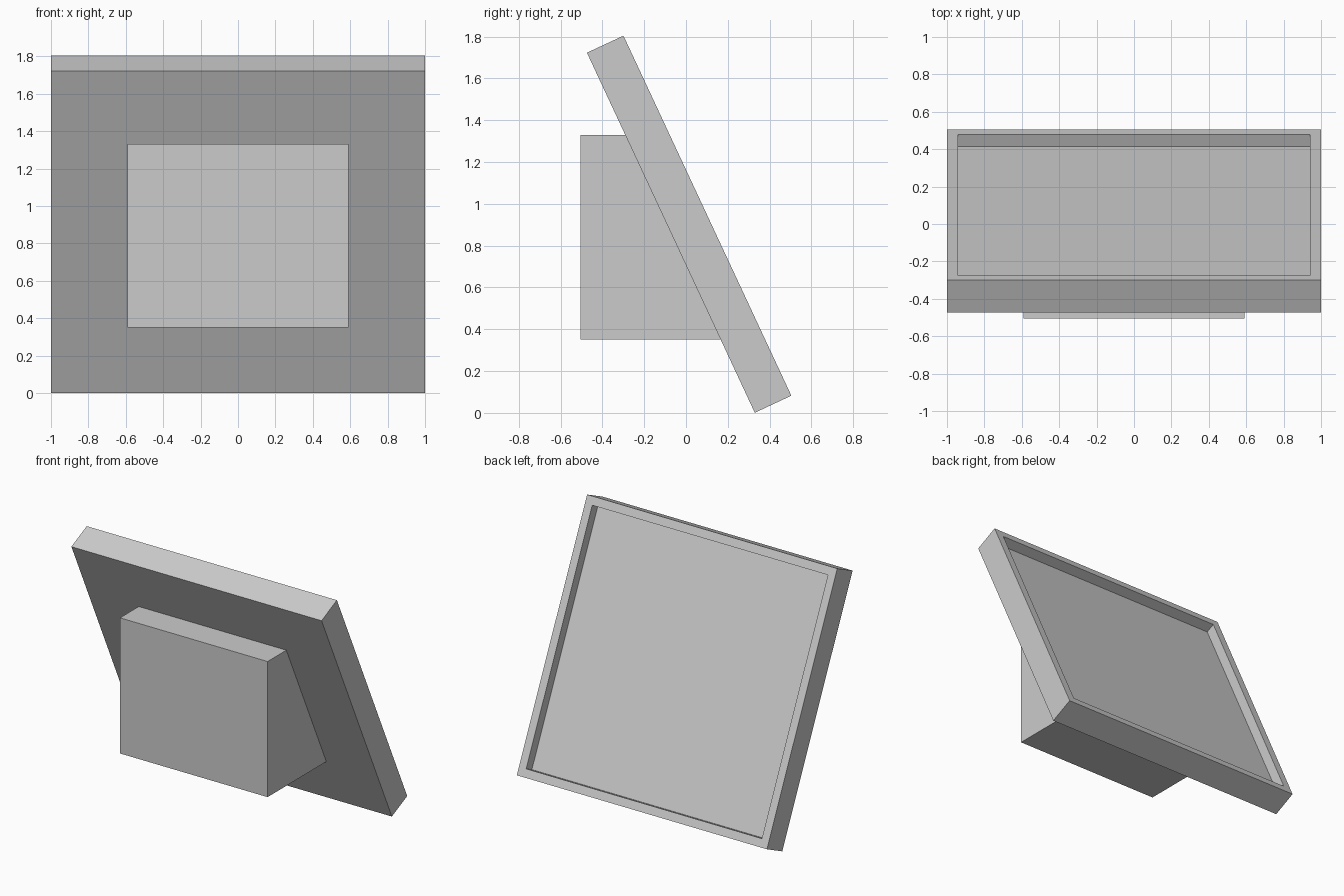
import bpy, bmesh, math
from mathutils import Matrix, Vector

old = bpy.data.objects.get("Cube")
if old:
    bpy.data.objects.remove(old, do_unlink=True)

grey = bpy.data.materials.new("light grey")
grey.use_nodes = True
colour = (0.6, 0.6, 0.6, 1)
grey.diffuse_color = colour
grey.node_tree.nodes["Principled BSDF"].inputs["Base Color"].default_value = colour

TILT = math.radians(25)
WIDTH, THICK, LENGTH = 2.0, 0.193, 1.9
BORDER, RECESS = 0.082, 0.072
PANEL = Matrix.Translation((0, 0.015, 0.9025)) @ Matrix.Rotation(TILT, 4, 'X')


def add_object(name, bm):
    bmesh.ops.recalc_face_normals(bm, faces=bm.faces)
    mesh = bpy.data.meshes.new(name)
    bm.to_mesh(mesh)
    bm.free()
    mesh.materials.append(grey)
    obj = bpy.data.objects.new(name, mesh)
    bpy.context.collection.objects.link(obj)
    return obj


def box(size):
    bm = bmesh.new()
    bmesh.ops.create_cube(bm, size=1)
    bmesh.ops.scale(bm, vec=size, verts=bm.verts)
    return bm


# Leaning panel with a recessed tray in its back face
bm = box((WIDTH, THICK, LENGTH))
bm.normal_update()
back = max(bm.faces, key=lambda f: f.normal.y)
bmesh.ops.inset_region(bm, faces=[back], thickness=BORDER)
floor = bmesh.ops.extrude_discrete_faces(bm, faces=[back])["faces"][0]
bmesh.ops.translate(bm, vec=(0, -RECESS, 0), verts=floor.verts)
panel = add_object("leaning_panel", bm)
panel.matrix_world = PANEL

# Upright housing whose back is cut to the slope of the panel
bm = box((1.18, 1.0, 0.98))
bmesh.ops.translate(bm, vec=(0, -0.005, 0.84), verts=bm.verts)
slope_point = PANEL @ Vector((0, -THICK / 2 + 0.01, 0))
slope_normal = PANEL.to_3x3() @ Vector((0, 1, 0))
cut = bmesh.ops.bisect_plane(bm, geom=bm.verts[:] + bm.edges[:] + bm.faces[:],
                             plane_co=slope_point, plane_no=slope_normal,
                             clear_outer=True)
rim = [g for g in cut["geom_cut"] if isinstance(g, bmesh.types.BMEdge)]
bmesh.ops.edgeloop_fill(bm, edges=rim)
add_object("front_housing", bm)
